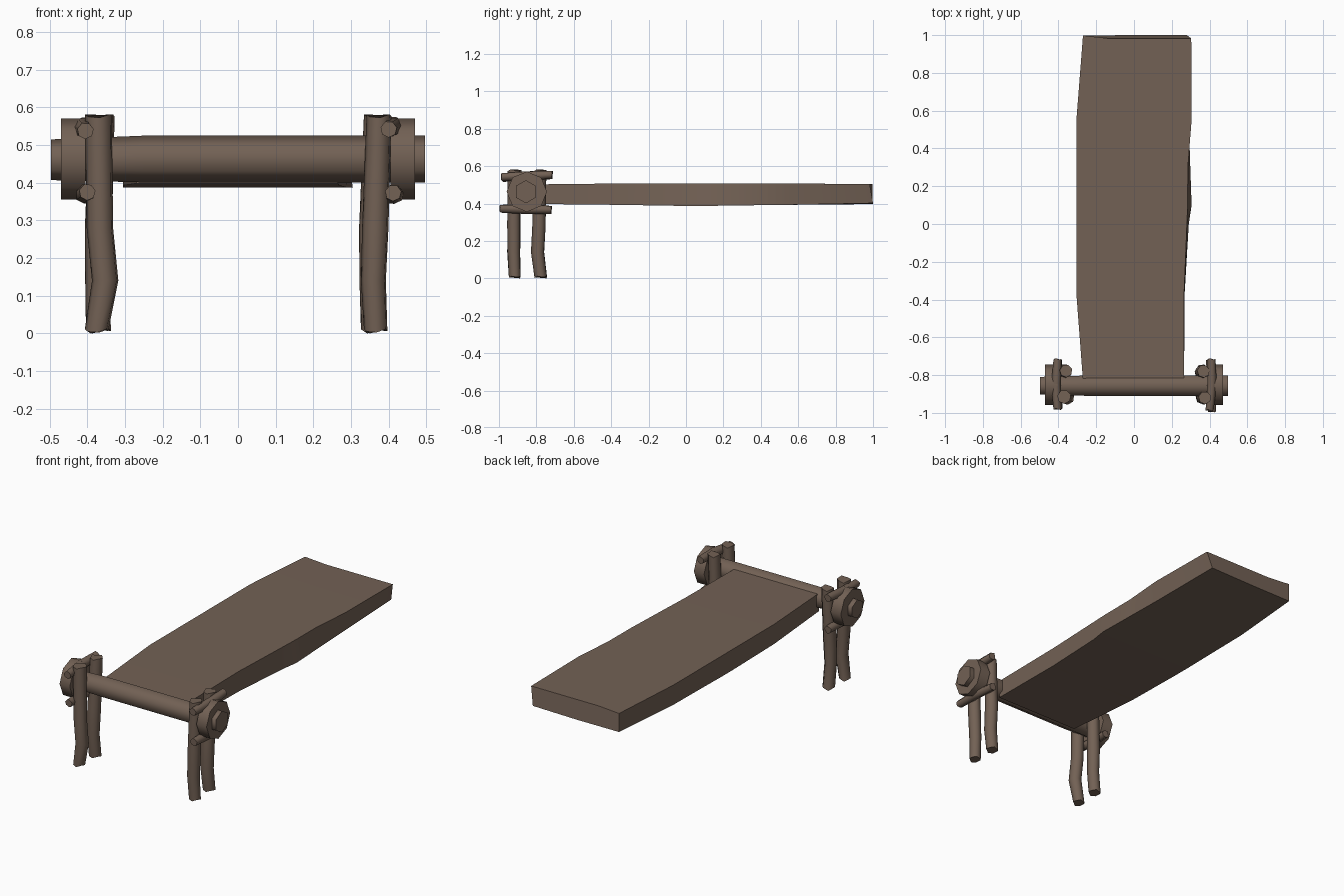
import bpy, bmesh, math
from mathutils import Vector

if "Cube" in bpy.data.objects:
    bpy.data.objects.remove(bpy.data.objects["Cube"])

wood = bpy.data.materials.new("brown_wood")
wood.diffuse_color = (0.17, 0.12, 0.09, 1)
wood.use_nodes = True
wood.node_tree.nodes["Principled BSDF"].inputs["Base Color"].default_value = wood.diffuse_color


def finish(name, bm, angle):
    bmesh.ops.recalc_face_normals(bm, faces=bm.faces)
    mesh = bpy.data.meshes.new(name)
    bm.to_mesh(mesh)
    bm.free()
    mesh.materials.append(wood)
    ob = bpy.data.objects.new(name, mesh)
    bpy.context.collection.objects.link(ob)
    bpy.ops.object.select_all(action='DESELECT')
    ob.select_set(True)
    bpy.context.view_layer.objects.active = ob
    bpy.ops.object.shade_smooth_by_angle(angle=math.radians(angle))
    return ob


def skin(bm, rings):
    """Bridge equal-length vertex rings and cap both ends."""
    n = len(rings[0])
    for a, b in zip(rings, rings[1:]):
        for i in range(n):
            j = (i + 1) % n
            bm.faces.new((a[i], a[j], b[j], b[i]))
    bm.faces.new(rings[0])
    bm.faces.new(rings[-1])


def rod(name, path, sides, axis, phase=0.0, rough=0.0):
    """Low-poly log along one axis; path points are (x, y, z, radius)."""
    u, v = {'x': ((0, 1, 0), (0, 0, 1)), 'y': ((1, 0, 0), (0, 0, 1)),
            'z': ((1, 0, 0), (0, 1, 0))}[axis]
    along = Vector(u).cross(Vector(v))
    bm = bmesh.new()
    rings = []
    for k, (x, y, z, r) in enumerate(path):
        end = k in (0, len(path) - 1)
        ring = []
        for i in range(sides):
            a = phase + 2 * math.pi * i / sides
            p = Vector((x, y, z)) + r * (math.cos(a) * Vector(u) + math.sin(a) * Vector(v))
            if end:  # hand-cut, slightly uneven ends
                p += along * rough * math.sin(i * 2.4)
            ring.append(bm.verts.new(p))
        rings.append(ring)
    skin(bm, rings)
    return finish(name, bm, 65)


# Axle and its end hubs
AY, AZ = -0.856, 0.463
rod("axle", [(-0.497, AY, AZ - 0.002, 0.054), (-0.25, AY, AZ, 0.062),
             (0.497, AY, AZ, 0.062)], 6, 'x', math.pi / 2)
for s, side in ((-1, "left"), (1, "right")):
    rod(side + "_hub", [(s * 0.405, AY + 0.005, AZ, 0.108),
                        (s * 0.47, AY + 0.005, AZ, 0.108)], 8, 'x')

# Four bent posts
posts = {
    "left_front_post": [(-0.375, -0.915, 0.006, 0.032), (-0.352, -0.92, 0.14, 0.036),
                        (-0.366, -0.918, 0.28, 0.036), (-0.37, -0.915, 0.576, 0.037)],
    "left_back_post": [(-0.37, -0.775, 0.006, 0.034), (-0.372, -0.79, 0.14, 0.034),
                       (-0.37, -0.785, 0.28, 0.037), (-0.36, -0.778, 0.576, 0.034)],
    "right_front_post": [(0.366, -0.915, 0.006, 0.032), (0.36, -0.92, 0.14, 0.034),
                         (0.365, -0.92, 0.28, 0.036), (0.375, -0.92, 0.576, 0.034)],
    "right_back_post": [(0.36, -0.776, 0.006, 0.034), (0.358, -0.793, 0.14, 0.036),
                        (0.358, -0.785, 0.28, 0.037), (0.368, -0.78, 0.576, 0.034)],
}
for name, path in posts.items():
    rod(name, path, 7, 'z', 0.3, 0.006)

# Short bars holding the posts above and below the axle
bars = {
    "left_upper_bar": ((-0.405, -0.98, 0.538), (-0.405, -0.715, 0.553)),
    "left_lower_bar": ((-0.400, -0.975, 0.375), (-0.402, -0.72, 0.367)),
    "right_upper_bar": ((0.400, -0.985, 0.542), (0.41, -0.715, 0.555)),
    "right_lower_bar": ((0.412, -0.993, 0.373), (0.402, -0.72, 0.367)),
}
for name, (a, b) in bars.items():
    mid = (Vector(a) + Vector(b)) / 2 + Vector((0.008 if a[0] > 0 else -0.008, 0, 0))
    rod(name, [(*a, 0.022), (*mid, 0.026), (*b, 0.022)], 7, 'y', 0.2, 0.004)

# Long plank: y, left x, right top x, right bottom x, bottom z, top z
stations = [
    (-0.83, -0.27, 0.265, 0.265, 0.398, 0.502),
    (-0.37, -0.305, 0.265, 0.268, 0.393, 0.507),
    (0.00, -0.305, 0.280, 0.290, 0.387, 0.507),
    (0.10, -0.305, 0.284, 0.305, 0.387, 0.507),
    (0.30, -0.305, 0.285, 0.298, 0.390, 0.507),
    (0.55, -0.305, 0.305, 0.290, 0.393, 0.507),
    (0.99, -0.27, 0.303, 0.280, 0.397, 0.504),
]
bm = bmesh.new()
rings = []
for k, (y, xl, xt, xb, zb, zt) in enumerate(stations):
    e = 0.008 if k == len(stations) - 1 else 0.0
    ring = [(xl, y + e, zt), (-0.13, y - e, zt), (0.14, y - e, zt), (xt, y - e, zt),
            (xb, y + e, zb), (0.0, y, zb), (xl, y + e, zb)]
    if e:  # rounded, worn lip at the free end
        ring[4] = (xb, y + 0.01, zb + 0.005)
        ring[5] = (0.0, y + 0.01, zb)
    rings.append([bm.verts.new(p) for p in ring])
skin(bm, rings)
finish("plank", bm, 30)
